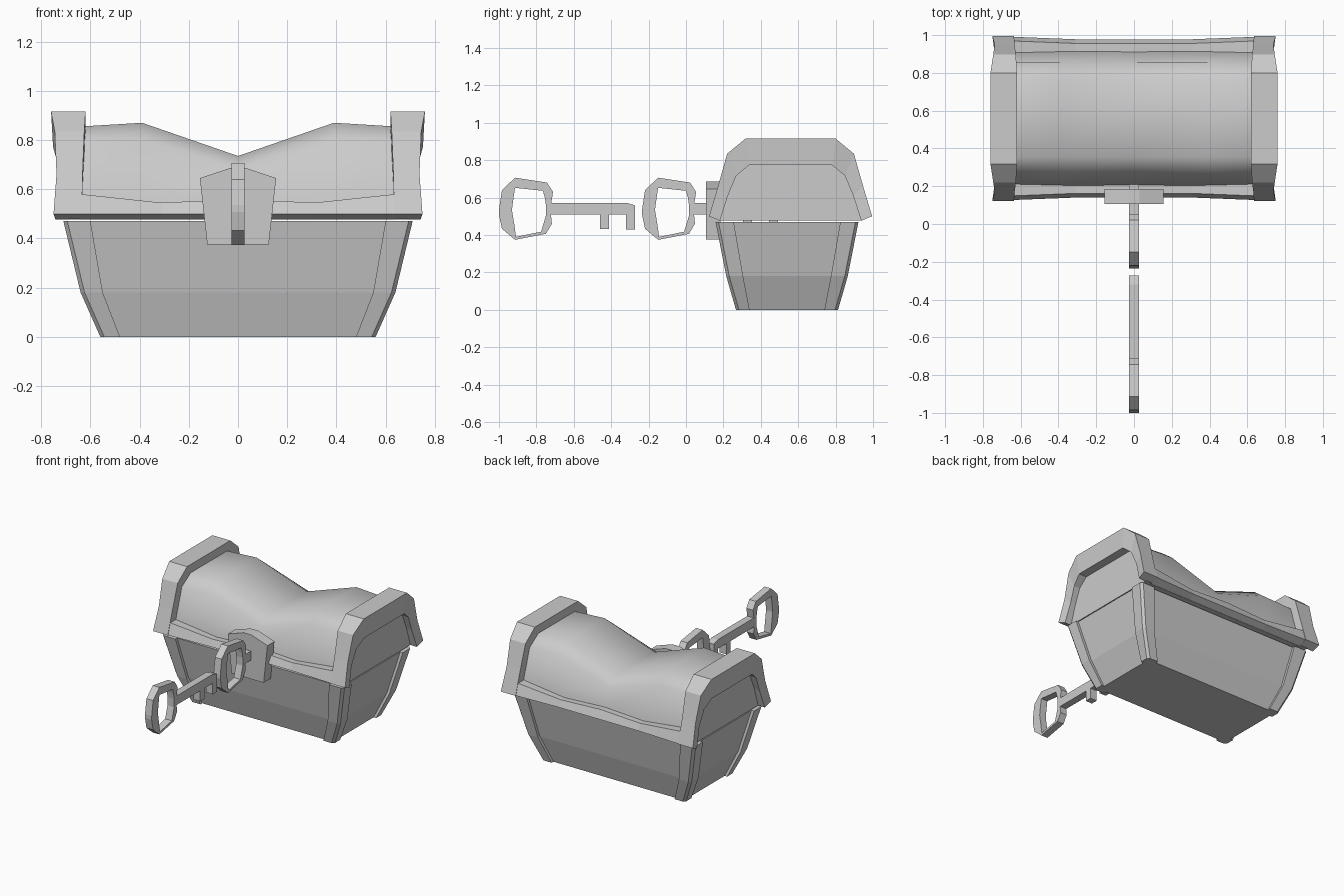
import bpy, bmesh, math

if "Cube" in bpy.data.objects:
    bpy.data.objects.remove(bpy.data.objects["Cube"])

grey = bpy.data.materials.new("plain grey")
grey.diffuse_color = (0.6, 0.6, 0.6, 1)
grey.use_nodes = True
grey.node_tree.nodes["Principled BSDF"].inputs["Base Color"].default_value = grey.diffuse_color


def finish(name, bm, smooth=None):
    bmesh.ops.recalc_face_normals(bm, faces=bm.faces)
    mesh = bpy.data.meshes.new(name)
    bm.to_mesh(mesh)
    bm.free()
    mesh.materials.append(grey)
    ob = bpy.data.objects.new(name, mesh)
    bpy.context.collection.objects.link(ob)
    if smooth:
        bpy.ops.object.select_all(action='DESELECT')
        ob.select_set(True)
        bpy.context.view_layer.objects.active = ob
        bpy.ops.object.shade_smooth_by_angle(angle=math.radians(smooth))
    return ob


def loft(bm, rings, caps=True):
    """Skin closed rings of equal length, capping both ends."""
    vs = [[bm.verts.new(p) for p in r] for r in rings]
    n = len(vs[0])
    for a, b in zip(vs, vs[1:]):
        for i in range(n):
            j = (i + 1) % n
            bm.faces.new((a[i], a[j], b[j], b[i]))
    if caps:
        bm.faces.new(vs[0][::-1])
        bm.faces.new(vs[-1])


def extrude_x(bm, outline, x0, x1):
    loft(bm, [[(x, y, z) for y, z in outline] for x in (x0, x1)])


# Tapered base: z, half width, half depth, post inner x, post inner y
BASE_Y = 0.54
LEVELS = [(0, .56, .273, .48, .20), (.18, .64, .325, .55, .235), (.47, .71, .382, .60, .285)]
T, C = .02, .016
bm = bmesh.new()
loft(bm, [[(sx * (hx - T), BASE_Y + sy * (hy - T), z)
           for sx, sy in ((-1, -1), (1, -1), (1, 1), (-1, 1))]
          for z, hx, hy, _, _ in LEVELS])
finish("base_box", bm)

# Corner posts
bm = bmesh.new()
for sx in (-1, 1):
    for sy in (-1, 1):
        rings = []
        for z, hx, hy, wx, wy in LEVELS:
            prof = [(wx, hy), (hx - C, hy), (hx, hy - C), (hx, wy),
                    (hx - T - .01, wy), (hx - T - .01, hy - T - .01), (wx, hy - T - .01)]
            rings.append([(sx * x, BASE_Y + sy * y, z) for x, y in prof])
        loft(bm, rings)
finish("corner_posts", bm)

# Lid end arches, as half-depth and height pairs about the lid centre
LID_Y = 0.559
OUT = [(.436, .50), (.388, .66), (.339, .834), (.241, .915)]
INN = [(.378, .476), (.335, .61), (.29, .717), (.222, .773)]
OUTX = [.75, .738, .745, .76]
INX = [.635, .632, .625, .62]


def arch(pts):
    return [(-y, z) for y, z in pts] + [(y, z) for y, z in reversed(pts)]


outer, inner = arch(OUT), arch(INN)
ox, ix = OUTX + OUTX[::-1], INX + INX[::-1]
bm = bmesh.new()
for s in (-1, 1):
    loft(bm, [[(s * ix[i], LID_Y + outer[i][0], outer[i][1]),
               (s * ox[i], LID_Y + outer[i][0], outer[i][1]),
               (s * (ox[i] - .008), LID_Y + inner[i][0], inner[i][1]),
               (s * ix[i], LID_Y + inner[i][0], inner[i][1])] for i in range(8)])
finish("lid_end_arches", bm)

# Recessed end panels inside the arches
bm = bmesh.new()
panel = [(LID_Y + y * 1.02, z + (.01 if z > .5 else 0)) for y, z in inner]
for s in (-1, 1):
    extrude_x(bm, panel, s * .64, s * .69)
finish("lid_end_panels", bm)

# Front and back rims, bowed inward: x, inset, top height
RIM = [(-.64, 0, .58), (-.31, .013, .545), (0, .013, .56), (.31, .013, .545), (.64, 0, .58)]
bm = bmesh.new()
for s in (-1, 1):
    loft(bm, [[(x, LID_Y + s * (.432 - d), .50), (x, LID_Y + s * (.41 - d), z),
               (x, LID_Y + s * .33, z), (x, LID_Y + s * .375, .476)]
              for x, d, z in RIM])
finish("lid_rims", bm)

# Sagging lid: x, shoulder height, crown height
SAG = [(-.64, .79, .855), (-.39, .80, .87), (0, .675, .735), (.39, .80, .87), (.64, .79, .855)]
bm = bmesh.new()
loft(bm, [[(x, LID_Y + y, z) for y, z in arch([(.37, .478), (.35, .57), (.295, h), (.205, c)])]
          for x, h, c in SAG])
finish("lid_top", bm, 50)

# Lock plate
bm = bmesh.new()
hexagon = [(-.125, .375), (.125, .375), (.155, .645), (.03, .687), (-.03, .687), (-.155, .645)]
loft(bm, [[(x, y, z) for x, z in hexagon] for y in (.107, .185)])
finish("lock_plate", bm)

# Keys: bow ring plus toothed shaft, one in the lock and one in front of it
BOW = [(-1, .535), (-.984, .64), (-.914, .706), (-.743, .68), (-.711, .63), (-.722, .56),
       (-.722, .51), (-.717, .46), (-.749, .406), (-.914, .374), (-.984, .433), (-1, .508)]
HOLE = [(-.93, .54), (-.922, .60), (-.914, .652), (-.765, .636), (-.755, .60), (-.749, .56),
        (-.749, .503), (-.762, .46), (-.775, .417), (-.909, .39), (-.917, .45), (-.93, .53)]
SHAFT = [(-.73, .508), (-.46, .508), (-.46, .433), (-.412, .433), (-.412, .508), (-.32, .508),
         (-.32, .43), (-.273, .43), (-.273, .558), (-.32, .572), (-.73, .572)]
W = .026
for name, dy in (("front_key", 0), ("lock_key", .765)):
    bm = bmesh.new()
    rings = [[(-W, o[0] + dy, o[1]), (W, o[0] + dy, o[1]),
              (W, h[0] + dy, h[1]), (-W, h[0] + dy, h[1])] for o, h in zip(BOW, HOLE)]
    loft(bm, rings + rings[:1], caps=False)
    bmesh.ops.remove_doubles(bm, verts=bm.verts, dist=1e-5)
    extrude_x(bm, [(y + dy, z) for y, z in SHAFT], -W, W)
    finish(name, bm)
